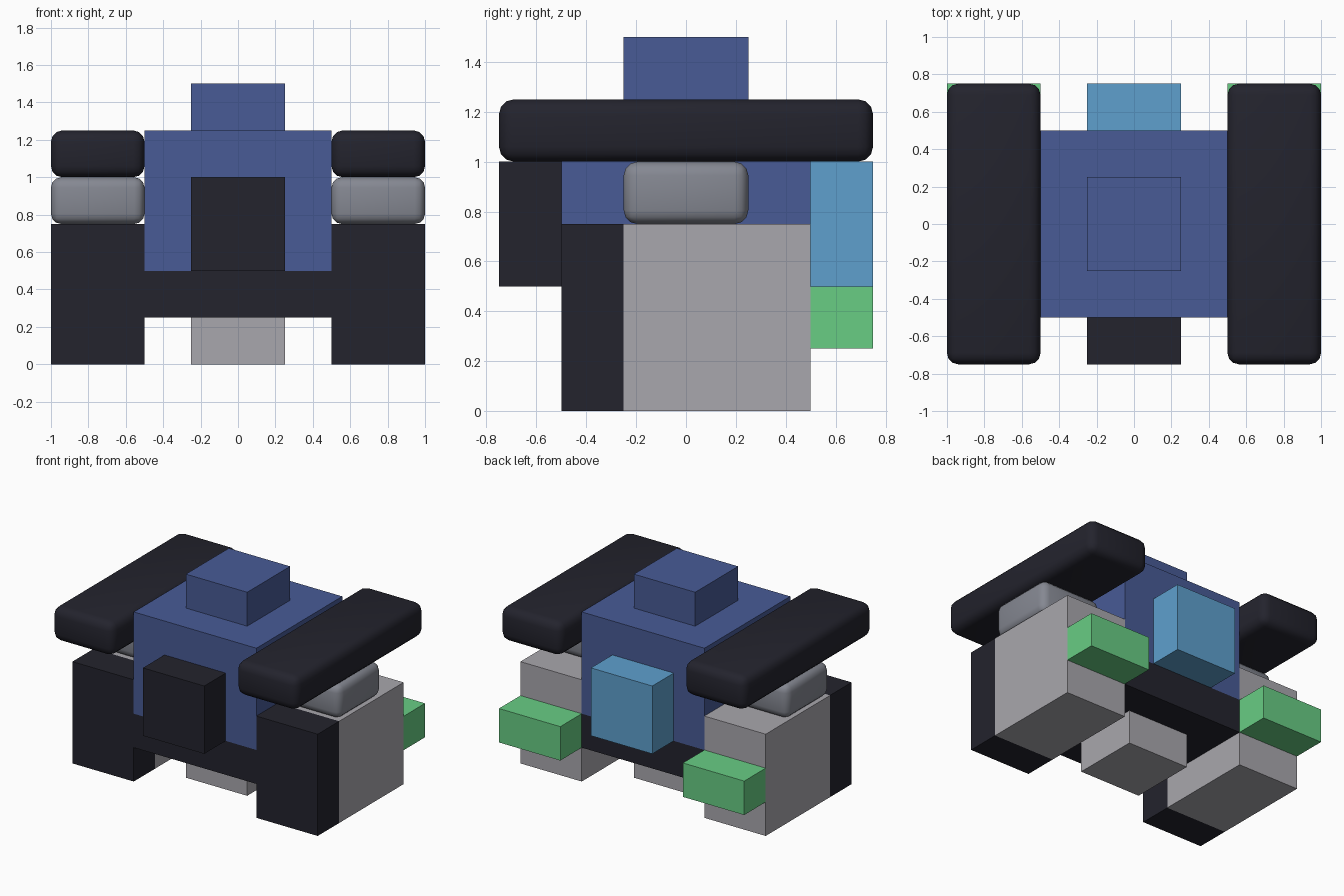
import bpy
import bmesh
import math

if "Cube" in bpy.data.objects:
    bpy.data.objects.remove(bpy.data.objects["Cube"])


def material(name, rgb):
    """Flat material from an sRGB 0-255 colour."""
    def lin(c):
        c /= 255
        return c / 12.92 if c <= 0.04045 else ((c + 0.055) / 1.055) ** 2.4
    m = bpy.data.materials.new(name)
    m.diffuse_color = (*[lin(c) for c in rgb], 1)
    m.use_nodes = True
    m.node_tree.nodes["Principled BSDF"].inputs["Base Color"].default_value = m.diffuse_color
    return m


BLUE = material("blue", (72, 91, 150))
SKY = material("light blue", (94, 160, 206))
GREEN = material("green", (104, 205, 132))
GREY = material("light grey", (169, 167, 173))
STEEL = material("steel grey", (133, 136, 146))
DARK = material("near black", (35, 35, 45))


def box(name, mat, x, y, z, bevel=0):
    """Box from (min, max) pairs on each axis, optionally with rounded edges."""
    bm = bmesh.new()
    bmesh.ops.create_cube(bm, size=1)
    for v in bm.verts:
        for i, (lo, hi) in enumerate((x, y, z)):
            v.co[i] = lo if v.co[i] < 0 else hi
    if bevel:
        bmesh.ops.bevel(bm, geom=bm.edges[:], offset=bevel, segments=3,
                        profile=0.5, affect='EDGES')
    mesh = bpy.data.meshes.new(name)
    bm.to_mesh(mesh)
    bm.free()
    mesh.materials.append(mat)
    ob = bpy.data.objects.new(name, mesh)
    bpy.context.collection.objects.link(ob)
    if bevel:
        bpy.ops.object.select_all(action='DESELECT')
        ob.select_set(True)
        bpy.context.view_layer.objects.active = ob
        bpy.ops.object.shade_smooth_by_angle(angle=math.radians(40))
    return ob


MID = (-0.25, 0.25)
WIDE = (-0.5, 0.5)

# Central column: foot, base plate, body and head
box("centre_foot", GREY, MID, MID, (0, 0.25))
box("base_plate", DARK, WIDE, WIDE, (0.25, 0.5))
box("body", BLUE, WIDE, WIDE, (0.5, 1.25))
box("head", BLUE, MID, MID, (1.25, 1.5))

# Blocks on the front and back of the body
box("front_block", DARK, MID, (-0.75, -0.5), (0.5, 1.0))
box("back_block", SKY, MID, (0.5, 0.75), (0.5, 1.0))

# Side assemblies, mirrored left and right
for side, x in (("left", (-1.0, -0.5)), ("right", (0.5, 1.0))):
    box(side + "_side_block", GREY, x, (-0.25, 0.5), (0, 0.75))
    box(side + "_front_plate", DARK, x, (-0.5, -0.25), (0, 0.75))
    box(side + "_rear_thruster", GREEN, x, (0.5, 0.75), (0.25, 0.5))
    box(side + "_shoulder", STEEL, x, MID, (0.75, 1.0), 0.055)
    box(side + "_top_rail", DARK, x, (-0.75, 0.75), (1.0, 1.25), 0.06)
